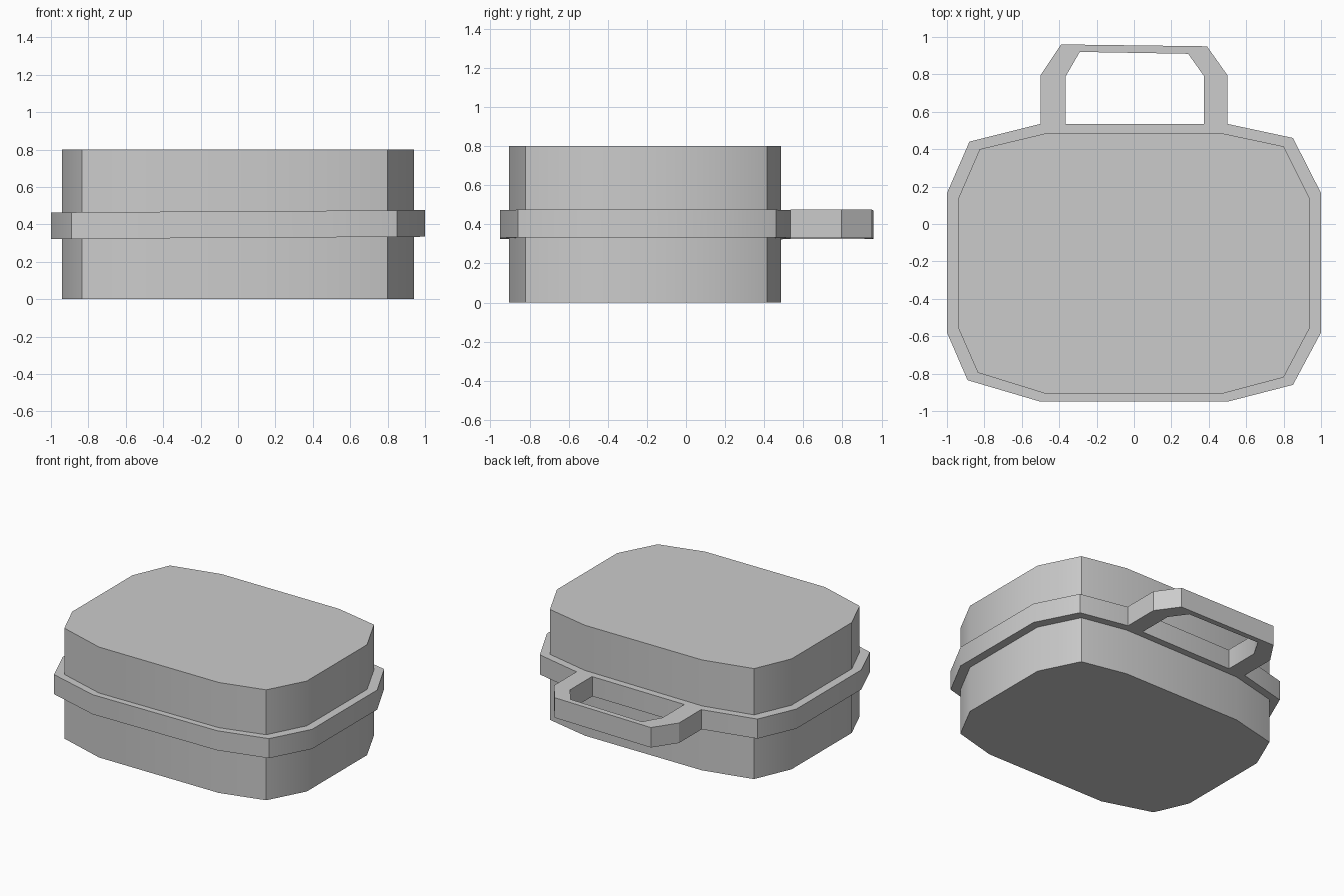
import bpy, bmesh, math

if "Cube" in bpy.data.objects:
    bpy.data.objects.remove(bpy.data.objects["Cube"])

# Outline of the case body and of the wider rim (counter-clockwise from above)
BODY = [(-.48, -.905), (.48, -.905), (.80, -.82), (.94, -.555), (.94, .135), (.80, .415),
        (.47, .485), (-.47, .485), (-.825, .40), (-.94, .135), (-.94, -.555), (-.835, -.795)]
RIM = [(-.50, -.95), (.50, -.95), (.85, -.86), (1, -.58), (1, .165), (.85, .46),
       (.50, .535), (-.50, .535), (-.88, .44), (-1, .165), (-1, -.58), (-.89, -.835)]
HANDLE = [(.50, .535), (.50, .795), (.39, .95), (-.39, .96), (-.50, .795), (-.50, .535),
          (-.365, .535), (-.365, .79), (-.29, .92), (.29, .91), (.375, .79), (.375, .535)]
TILT = 0.006  # the rim sits very slightly skewed


def finish(name, bm):
    bmesh.ops.recalc_face_normals(bm, faces=bm.faces)
    mesh = bpy.data.meshes.new(name)
    bm.to_mesh(mesh)
    bm.free()
    mesh.shade_smooth()
    mesh.set_sharp_from_angle(angle=math.radians(30))
    ob = bpy.data.objects.new(name, mesh)
    bpy.context.collection.objects.link(ob)
    return ob


def prism(name, outline, z0, z1, tilt=0.0, hole=None):
    """Extrude an outline upwards; with a hole outline it becomes a ring."""
    bm = bmesh.new()

    def loop(pts, z):
        return [bm.verts.new((x, y, z + tilt * x)) for x, y in pts]

    def bridge(a, b):
        n = len(a)
        for i in range(n):
            j = (i + 1) % n
            bm.faces.new((a[i], a[j], b[j], b[i]))

    low, high = loop(outline, z0), loop(outline, z1)
    bridge(low, high)
    if hole:
        hole_low, hole_high = loop(hole, z0), loop(hole, z1)
        bridge(high, hole_high)
        bridge(hole_high, hole_low)
        bridge(hole_low, low)
    else:
        bm.faces.new(low)
        bm.faces.new(high)
    return finish(name, bm)


# Case body, the rim around its middle, and the carrying handle at the back
prism("case_body", BODY, 0.0, 0.80)
prism("rim_band", RIM, 0.328, 0.47, TILT, hole=BODY)
prism("carry_handle", HANDLE, 0.328, 0.473, TILT)
